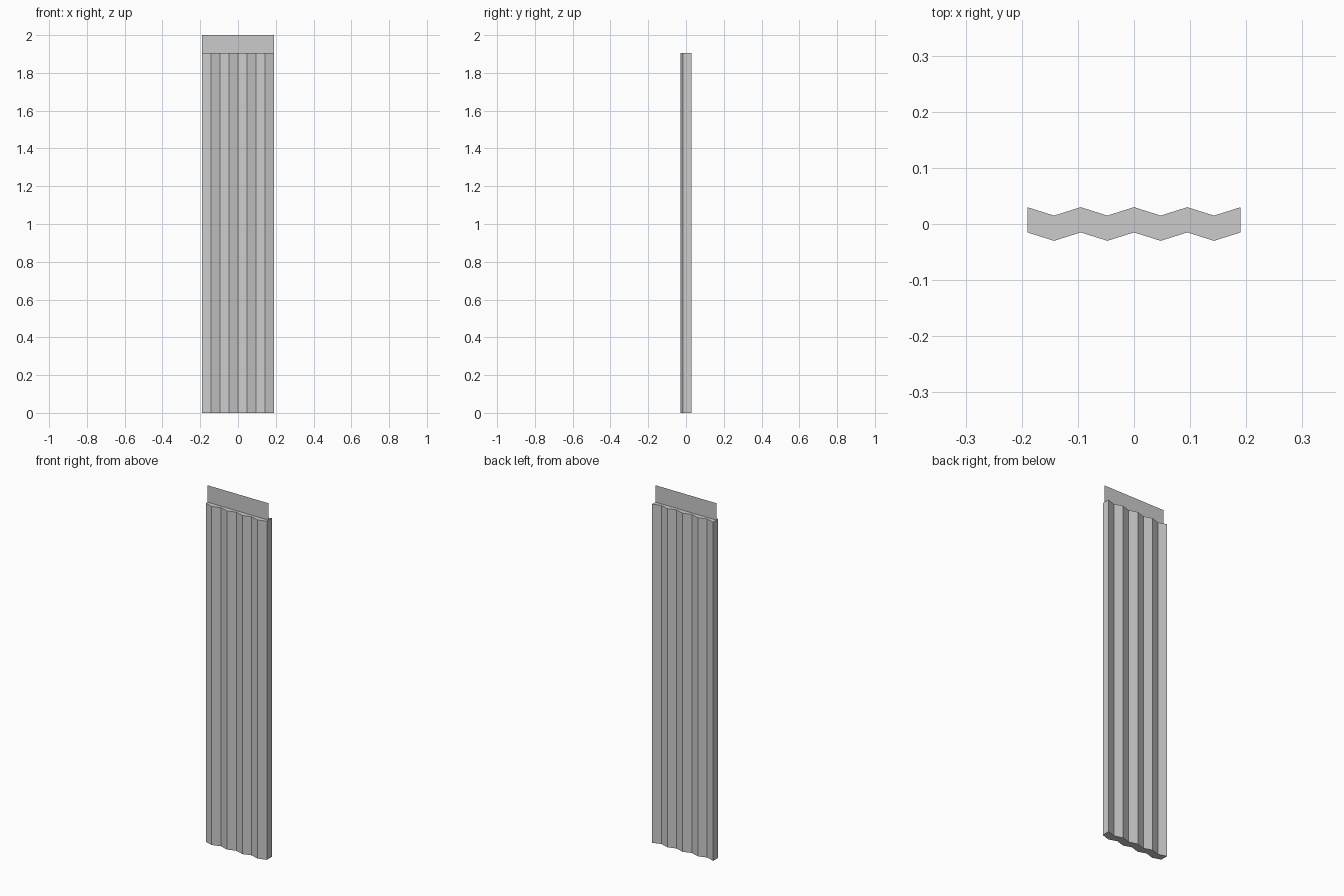
import bpy, bmesh

if "Cube" in bpy.data.objects:
    bpy.data.objects.remove(bpy.data.objects["Cube"])

HALF_W = 0.19      # half width of the slat
TOP = 1.905        # top of the pleated body
FOLDS = 8          # number of pleat faces
THICK, DEPTH = 0.045, 0.015


def make_object(name, bm):
    mesh = bpy.data.meshes.new(name)
    bm.to_mesh(mesh)
    bm.free()
    obj = bpy.data.objects.new(name, mesh)
    bpy.context.collection.objects.link(obj)
    return obj


# Pleated body: zigzag outline extruded upward
xs = [-HALF_W + 2 * HALF_W * i / FOLDS for i in range(FOLDS + 1)]
back = [(x, 0.03 - DEPTH * (i % 2)) for i, x in enumerate(xs)]
front = [(x, y - THICK) for x, y in back]
bm = bmesh.new()
base = bm.faces.new([bm.verts.new((x, y, 0)) for x, y in front + back[::-1]])
ext = bmesh.ops.extrude_face_region(bm, geom=[base], use_keep_orig=True)
verts = [g for g in ext["geom"] if isinstance(g, bmesh.types.BMVert)]
bmesh.ops.translate(bm, verts=verts, vec=(0, 0, TOP))
bmesh.ops.recalc_face_normals(bm, faces=bm.faces)
make_object("pleated_panel", bm)

# Thin flat strip standing on top
bm = bmesh.new()
bm.faces.new([bm.verts.new(p) for p in (
    (-HALF_W, 0, TOP), (HALF_W, 0, TOP), (HALF_W, 0, 2), (-HALF_W, 0, 2))])
make_object("top_strip", bm)
